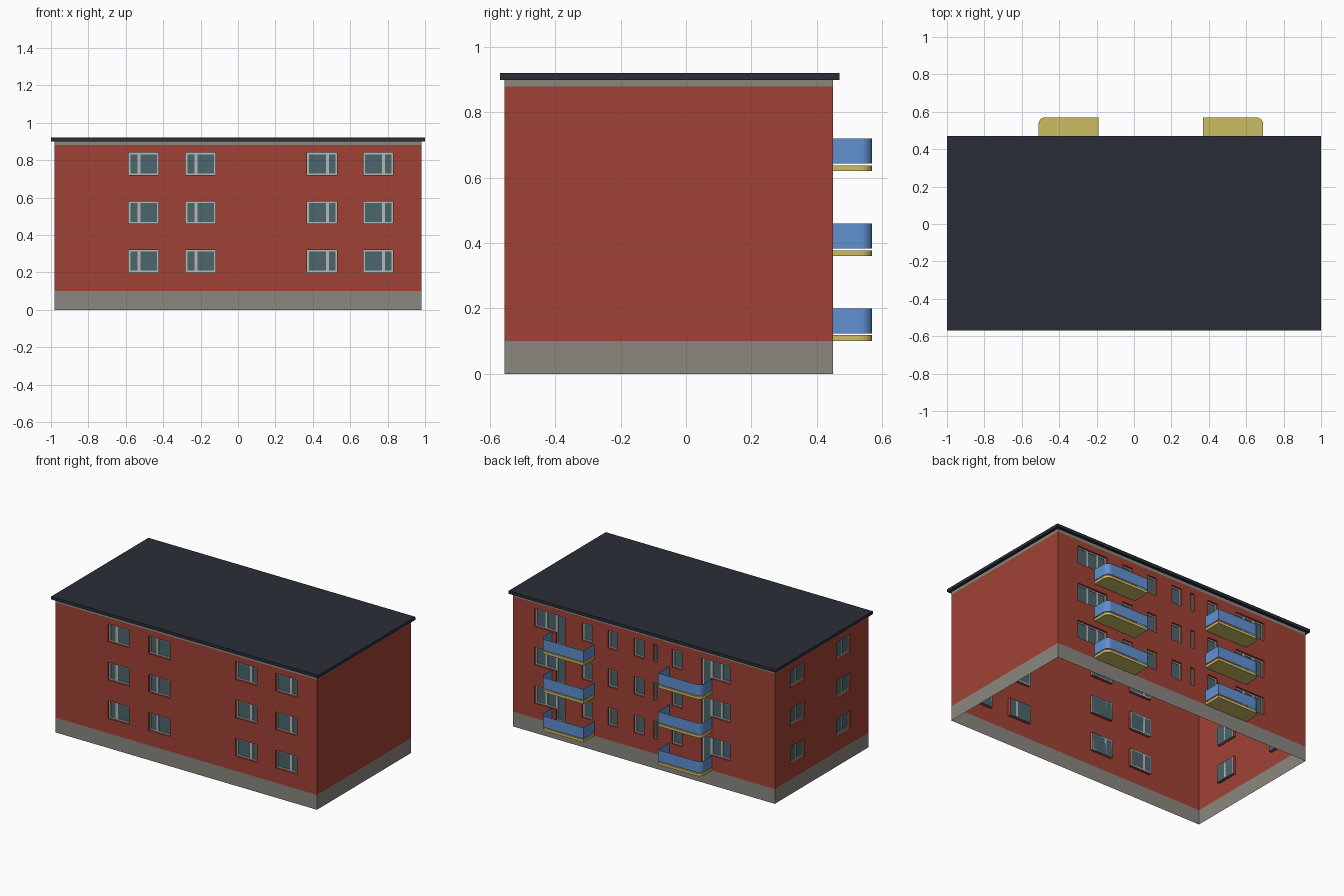
import bpy, bmesh, math

if "Cube" in bpy.data.objects:
    bpy.data.objects.remove(bpy.data.objects["Cube"])

X0, X1, Y0, Y1 = -0.98, 0.98, -0.555, 0.45
DEPTH, FLOORS = 0.02, (0, 0.26, 0.52)


def mat(name, hexcol):
    m = bpy.data.materials.new(name)
    lin = [(int(hexcol[i:i + 2], 16) / 255) ** 2.2 for i in (0, 2, 4)]
    m.diffuse_color = (*lin, 1)
    m.use_nodes = True
    m.node_tree.nodes["Principled BSDF"].inputs["Base Color"].default_value = m.diffuse_color
    return m


RED, GREY = mat("brick_red", "9F4438"), mat("plaster_grey", "8A867F")
DARK, YELLOW = mat("roof_dark", "2E313A"), mat("slab_yellow", "CBBB62")
BLUE, GLASS, FRAME = mat("panel_blue", "6090D0"), mat("glass", "4C666D"), mat("frame", "B4B9B5")


def finish(name, bm, material, recalc=True):
    bmesh.ops.remove_doubles(bm, verts=bm.verts, dist=1e-5)
    if recalc:
        bmesh.ops.recalc_face_normals(bm, faces=bm.faces)
    me = bpy.data.meshes.new(name)
    bm.to_mesh(me)
    bm.free()
    me.materials.append(material)
    ob = bpy.data.objects.new(name, me)
    bpy.context.collection.objects.link(ob)
    return ob


def quad(bm, pts):
    return bm.faces.new([bm.verts.new(p) for p in pts])


def box(bm, pos, u0, u1, d0, d1, z0, z1):
    v = [bm.verts.new(pos(u, d, z)) for u in (u0, u1) for d in (d0, d1) for z in (z0, z1)]
    for f in ((0, 1, 3, 2), (4, 6, 7, 5), (0, 4, 5, 1), (2, 3, 7, 6), (0, 2, 6, 4), (1, 5, 7, 3)):
        bm.faces.new([v[i] for i in f])


def ring(name, z0, z1, material):
    bm = bmesh.new()
    c = [(X0, Y0), (X1, Y0), (X1, Y1), (X0, Y1)]
    for a, b in zip(c, c[1:] + c[:1]):
        quad(bm, [(*a, z0), (*b, z0), (*b, z1), (*a, z1)])
    finish(name, bm, material, False)


# Wall mappings: along the wall, inward depth, height
front = lambda u, d, z: (u, Y0 + d, z)
back = lambda u, d, z: (u, Y1 - d, z)
left = lambda u, d, z: (X0 + d, u, z)
right = lambda u, d, z: (X1 - d, u, z)

# Openings on one floor: u0, u1, sill, head, mullion fraction
W = (0.20, 0.32)
sides = [
    (front, X0, X1, [(-0.585, -0.425, *W, 0.35), (-0.28, -0.12, *W, 0.35),
                     (0.37, 0.53, *W, 0.68), (0.67, 0.83, *W, 0.68)]),
    (back, X0, X1, [(-0.65, -0.50, *W, 0.5), (-0.50, -0.43, 0.12, 0.32, 0),
                    (-0.285, -0.21, *W, 0), (-0.10, -0.07, *W, 0),
                    (0.0, 0.075, *W, 0), (0.20, 0.27, *W, 0), (0.39, 0.465, *W, 0),
                    (0.59, 0.66, 0.12, 0.32, 0), (0.66, 0.82, *W, 0.5)]),
    (left, Y0, Y1, [(-0.36, -0.21, *W, 0.5), (0.13, 0.28, *W, 0.5)]),
    (right, Y0, Y1, []),
]

walls, frames, panes = bmesh.new(), bmesh.new(), bmesh.new()
zs = sorted({0.10, 0.88} | {round(z + f, 4) for z in (0.12, 0.20, 0.32) for f in FLOORS})
for pos, ua, ub, openings in sides:
    rects = [(a, b, s + f, h + f, m) for a, b, s, h, m in openings for f in FLOORS]
    us = sorted({ua, ub} | {u for r in rects for u in r[:2]})

    def is_open(i, j):
        u, z = (us[i] + us[i + 1]) / 2, (zs[j] + zs[j + 1]) / 2
        return any(a < u < b and s < z < h for a, b, s, h, _ in rects)

    # Brick wall cells with recessed reveals around openings
    for i in range(len(us) - 1):
        for j in range(len(zs) - 1):
            a, b, s, h = us[i], us[i + 1], zs[j], zs[j + 1]
            if not is_open(i, j):
                quad(walls, [pos(a, 0, s), pos(b, 0, s), pos(b, 0, h), pos(a, 0, h)])
                continue
            for di, dj, p, q in ((-1, 0, (a, s), (a, h)), (1, 0, (b, s), (b, h)),
                                 (0, -1, (a, s), (b, s)), (0, 1, (a, h), (b, h))):
                if not is_open(i + di, j + dj):
                    quad(walls, [pos(p[0], 0, p[1]), pos(q[0], 0, q[1]),
                                 pos(q[0], DEPTH, q[1]), pos(p[0], DEPTH, p[1])])

    # Window and door frames with glass
    for a, b, s, h, m in rects:
        t = min(0.009, (b - a) * 0.2)
        d0, d1 = DEPTH - 0.007, DEPTH
        box(panes, pos, a, b, DEPTH - 0.002, DEPTH, s, h)
        box(frames, pos, a, a + t, d0, d1, s, h)
        box(frames, pos, b - t, b, d0, d1, s, h)
        box(frames, pos, a + t, b - t, d0, d1, s, s + t)
        box(frames, pos, a + t, b - t, d0, d1, h - t, h)
        if m:
            c = a + (b - a) * m
            box(frames, pos, c - 0.008, c + 0.008, d0, d1, s + t, h - t)
finish("brick_walls", walls, RED)
finish("window_frames", frames, FRAME)
finish("window_glass", panes, GLASS)

# Plinth, cornice band and roof
ring("plinth", 0, 0.10, GREY)
ring("cornice_band", 0.88, 0.90, GREY)
bm = bmesh.new()
box(bm, lambda x, y, z: (x, y, z), -1, 1, -0.57, 0.47, 0.90, 0.92)
finish("roof", bm, DARK)

# Balconies: one outer corner rounded, the pair mirrored
R = 0.035
for side, x_in, sgn in (("left", -0.19, -1), ("right", 0.37, 1)):
    path = [(0, Y1), (0, 0.57)]
    for k in range(6):
        t = math.pi / 2 * (1 - k / 5)
        path.append((0.32 - R + R * math.cos(t), 0.57 - R + R * math.sin(t)))
    path.append((0.32, Y1))
    path = [(x_in + sgn * x, y) for x, y in path]
    for n, f in enumerate(FLOORS, 1):
        bm = bmesh.new()
        face = bm.faces.new([bm.verts.new((x, y, 0.10 + f)) for x, y in path])
        ext = bmesh.ops.extrude_face_region(bm, geom=[face], use_keep_orig=True)
        for v in (g for g in ext["geom"] if isinstance(g, bmesh.types.BMVert)):
            v.co.z += 0.018
        finish(f"balcony_slab_{side}_{n}", bm, YELLOW)
        bm = bmesh.new()
        for p, q in zip(path, path[1:]):
            pts = [(*p, 0.124 + f), (*q, 0.124 + f), (*q, 0.20 + f), (*p, 0.20 + f)]
            quad(bm, pts if sgn < 0 else pts[::-1])
        finish(f"balcony_parapet_{side}_{n}", bm, BLUE, False)
        # Parapet faces point away from the balcony
        me = bpy.data.objects[f"balcony_parapet_{side}_{n}"].data
        if me.polygons[1].normal.y < 0:
            me.flip_normals()
